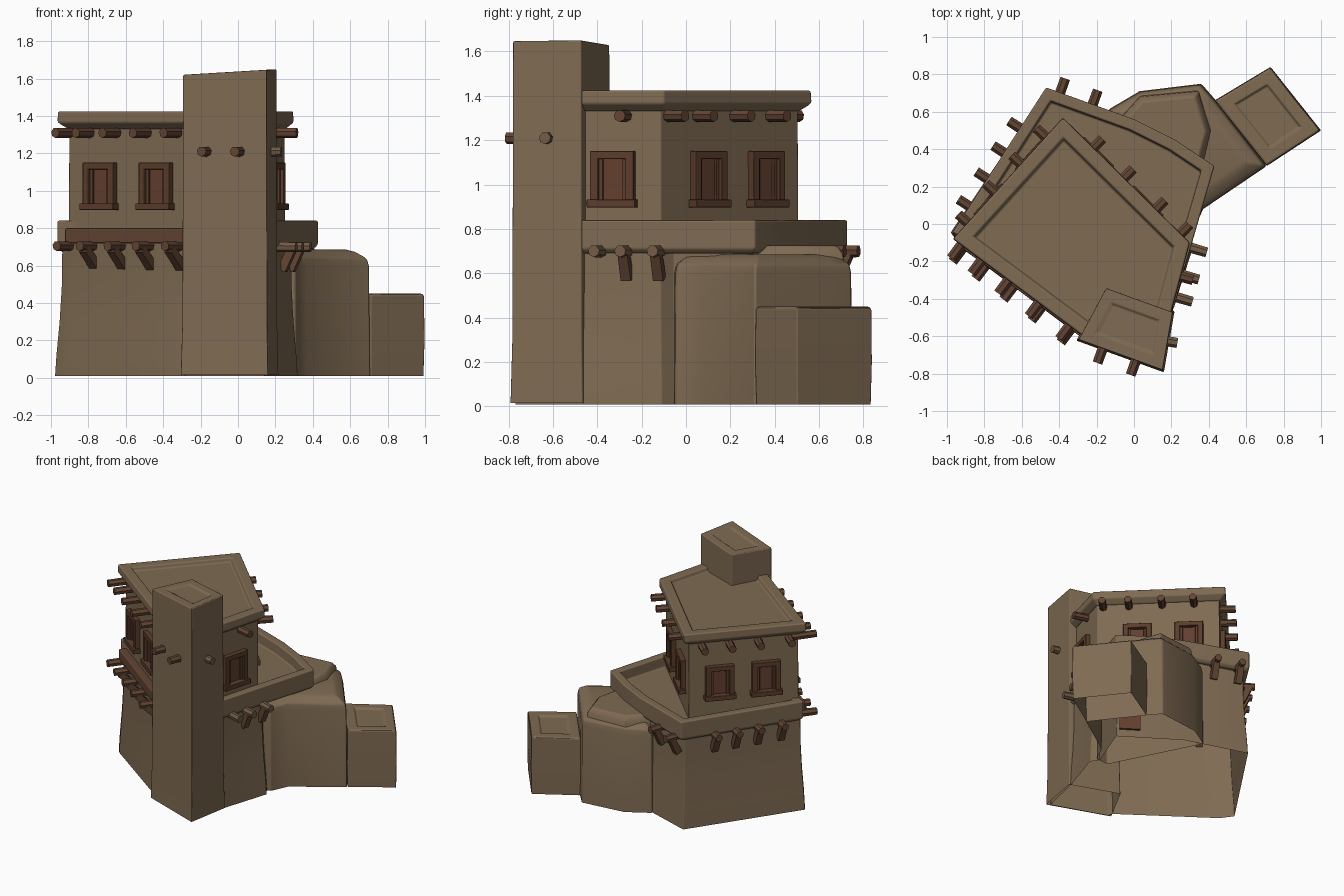
import bpy, bmesh, math
from mathutils import Vector, Matrix

cube = bpy.data.objects.get("Cube")
if cube:
    bpy.data.objects.remove(cube, do_unlink=True)


def material(name, rgb):
    m = bpy.data.materials.new(name)
    m.use_nodes = True
    m.diffuse_color = (*rgb, 1)
    bsdf = m.node_tree.nodes["Principled BSDF"]
    bsdf.inputs["Base Color"].default_value = (*rgb, 1)
    bsdf.inputs["Roughness"].default_value = 0.9
    return m


MUD = material("mud plaster", (0.21, 0.145, 0.085))
WOOD = material("beam wood", (0.125, 0.06, 0.034))
FRAME = material("window wood", (0.105, 0.046, 0.024))
PANE = material("shutter wood", (0.125, 0.05, 0.029))
PALE = material("weathered wood", (0.17, 0.105, 0.06))


def finish(name, bm, mat, bevel=0.0):
    bmesh.ops.recalc_face_normals(bm, faces=bm.faces)
    me = bpy.data.meshes.new(name)
    bm.to_mesh(me)
    bm.free()
    me.materials.append(mat)
    ob = bpy.data.objects.new(name, me)
    bpy.context.collection.objects.link(ob)
    bpy.ops.object.select_all(action="DESELECT")
    bpy.context.view_layer.objects.active = ob
    ob.select_set(True)
    bpy.ops.object.shade_smooth_by_angle(angle=math.radians(35))
    if bevel:
        mod = ob.modifiers.new("soft edges", "BEVEL")
        mod.width = bevel
        mod.segments = 2
        mod.limit_method = "ANGLE"
        mod.angle_limit = math.radians(35)
        mod.harden_normals = True
    return ob


def inset(poly, d):
    """Mitred inward offset of a counter-clockwise outline."""
    out = []
    for i, p in enumerate(poly):
        p = Vector(p)
        e1 = (p - Vector(poly[i - 1])).normalized()
        e2 = (Vector(poly[(i + 1) % len(poly)]) - p).normalized()
        n1, n2 = Vector((-e1.y, e1.x)), Vector((-e2.y, e2.x))
        out.append(p + (n1 + n2) * d / (1 + n1.dot(n2)))
    return out


def loft(name, poly, levels, bevel=0.015, closed=False, slope=0.0):
    """Stack outlines, each level being (height, inset), and cap the top."""
    bm = bmesh.new()
    rings = []
    for z, d in levels:
        rings.append([bm.verts.new((p.x, p.y, z + (slope * (p.x - 0.2) if z > 1 else 0)))
                      for p in inset(poly, d)])
    n = len(poly)
    for lo, hi in zip(rings, rings[1:]):
        for i in range(n):
            bm.faces.new((lo[i], lo[(i + 1) % n], hi[(i + 1) % n], hi[i]))
    bm.faces.new(rings[-1])
    if closed:
        bm.faces.new(rings[0][::-1])
    return finish(name, bm, MUD, bevel)


def wall_matrix(a, b, t):
    """Local axes on a wall: x along it, y outward, z up."""
    a, b = Vector(a), Vector(b)
    d = (b - a).normalized()
    p = a.lerp(b, t)
    return Matrix(((d.x, d.y, 0, p.x), (d.y, -d.x, 0, p.y), (0, 0, 1, 0), (0, 0, 0, 1)))


def add_box(bm, mtx, centre, size):
    m = mtx @ Matrix.Translation(centre) @ Matrix.Diagonal((*size, 1))
    bmesh.ops.create_cube(bm, size=1, matrix=m)


def strut(name, mtx, p, q, r, mat, sides=7):
    p, q = mtx @ Vector(p), mtx @ Vector(q)
    d = q - p
    bm = bmesh.new()
    m = Matrix.Translation((p + q) / 2) @ d.to_track_quat("Z", "Y").to_matrix().to_4x4()
    m = m @ Matrix.Rotation(math.pi / sides, 4, "Z")
    bmesh.ops.create_cone(bm, cap_ends=True, segments=sides, radius1=r, radius2=r * 0.94,
                          depth=d.length, matrix=m)
    return finish(name, bm, mat)


def beams(name, a, b, ts, z, reach, mat=WOOD):
    for t in ts:
        strut(name, wall_matrix(a, b, t), (0, -0.08, z), (0, reach, z), 0.029, mat)


def brackets(name, a, b, ts, reach):
    for t in ts:
        strut(name, wall_matrix(a, b, t), (0, -0.025, 0.575), (0, reach, 0.69), 0.034, WOOD, 4)


def window(name, a, b, t):
    m = wall_matrix(a, b, t)
    bm = bmesh.new()
    for s in (-1, 1):
        add_box(bm, m, (s * 0.083, 0.012, 1.03), (0.038, 0.045, 0.23))
    add_box(bm, m, (0, 0.012, 1.133), (0.204, 0.045, 0.036))
    add_box(bm, m, (0, 0.018, 0.915), (0.225, 0.065, 0.036))
    for s in (-1, 1):
        add_box(bm, m, (s * 0.055, 0.006, 1.025), (0.02, 0.025, 0.19))
    finish(name + "_frame", bm, FRAME, 0.004)
    bm = bmesh.new()
    add_box(bm, m, (0, 0.002, 1.025), (0.14, 0.008, 0.2))
    finish(name + "_shutter", bm, PANE)


# Outlines, counter-clockwise; the lower storey opens into the tower foot
base = [(-0.98, -0.045), (-0.915, -0.135), (-0.285, -0.585), (-0.28, -0.62), (0.14, -0.77),
        (0.205, -0.47), (0.32, -0.11), (0.28, -0.05), (0.41, 0.29), (0, 0.56), (-0.473, 0.71)]
terrace = [(-0.97, -0.045), (-0.2, -0.48), (0.165, -0.6), (0.43, 0.31),
           (0.22, 0.45), (0, 0.56), (-0.47, 0.73)]
roof = [(-0.97, -0.08), (-0.24, -0.625), (0.16, -0.62), (0.30, -0.10), (-0.38, 0.57)]
tower = [(-0.30, -0.62), (0.155, -0.785), (0.21, -0.47), (-0.15, -0.34)]
annex = [(0.2, -0.06), (0.31, -0.05), (0.37, 0.08), (0.71, 0.31), (0.43, 0.67),
         (0.36, 0.75), (0.03, 0.71), (-0.14, 0.61)]
annex_top = [(0.2, 0.2), (0.38, 0.33), (0.42, 0.5), (0.35, 0.72), (0.03, 0.69), (-0.1, 0.55)]
end_block = [(0.71, 0.31), (1.0, 0.50), (0.73, 0.84), (0.43, 0.66)]

# Plastered masses, open underneath
loft("lower_storey", base,
     [(0.01, 0), (0.12, 0.006), (0.3, 0.02), (0.5, 0.03), (0.72, 0.032)], 0.006)
loft("terrace_parapet", terrace,
     [(0.69, 0.02), (0.71, 0), (0.84, 0), (0.84, 0.06), (0.76, 0.065)], 0.01, True)
loft("upper_storey", roof, [(0.68, 0.042), (1.37, 0.045)], 0.006, True)
loft("roof_slab", roof,
     [(1.33, 0.04), (1.365, 0), (1.425, 0.003), (1.425, 0.075), (1.395, 0.085)], 0.01, True)

# Hollow tower shaft
loft("tower", tower,
     [(0.015, -0.006), (0.3, 0), (1.65, 0.003), (1.65, 0.065), (1.64, 0.075)], 0.012, slope=0.06)

# Stepped annex
loft("annex", annex, [(0.01, 0), (0.6, 0.004), (0.64, 0.012), (0.67, 0.05), (0.685, 0.09)], 0.012)
loft("annex_upper_step", annex_top, [(0.6, 0), (0.69, 0.01), (0.725, 0.035)], 0.012, True)
loft("end_block", end_block,
     [(0.01, 0.004), (0.2, 0), (0.44, 0.002), (0.45, 0.01), (0.45, 0.07), (0.437, 0.08)], 0.008)

# Upper storey walls, named by the way they face
wL, wF, wB, wR, wT = inset(roof, 0.043)
front, side, back, rear = (wL, wF), (wB, wR), (wR, wT), (wT, wL)

for label, wall, ts in (("front_window", front, (0.26, 0.70)), ("side_window", side, (0.54,)),
                        ("back_window", back, (0.33, 0.75)), ("rear_window", rear, (0.28, 0.70))):
    for t in ts:
        window(label, *wall, t)

# Roof beams
beams("front_roof_beam", *front, (0.01, 0.17, 0.38, 0.62, 0.86), 1.31, 0.13)
beams("side_roof_beam", *side, (0.66,), 1.31, 0.11)
beams("back_roof_beam", *back, (0.05, 0.26, 0.53, 0.79), 1.31, 0.11)
beams("rear_roof_beam", *rear, (0.12, 0.37, 0.63, 0.91), 1.31, 0.11)

# Terrace beams and their brackets
beams("front_terrace_beam", *front, (0.03, 0.21, 0.43, 0.65, 0.88), 0.705, 0.14)
brackets("front_terrace_bracket", *front, (0.21, 0.43, 0.65, 0.88), 0.1)
rear_ledge, back_ledge = (terrace[6], terrace[0]), (terrace[5], terrace[6])
side_ledge = (terrace[2], terrace[3])
beams("rear_terrace_beam", *rear_ledge, (0.28, 0.45, 0.63, 0.82), 0.7, 0.07)
brackets("rear_terrace_bracket", *rear_ledge, (0.28, 0.45, 0.63, 0.82), 0.03)
beams("back_terrace_beam", *back_ledge, (0.47, 0.84), 0.7, 0.08)
brackets("back_terrace_bracket", *back_ledge, (0.47, 0.84), 0.03)
beams("side_terrace_beam", *side_ledge, (0.23, 0.36, 0.52), 0.7, 0.09, PALE)
brackets("side_terrace_bracket", *side_ledge, (0.36, 0.52), 0.03)

# Tower beams
beams("tower_front_beam", tower[0], tower[1], (0.29, 0.68), 1.21, 0.08)
beams("tower_side_beam", tower[1], tower[2], (0.5,), 1.21, 0.05, PALE)

# Timber ledge along the front
bm = bmesh.new()
length = (wF - wL).length
add_box(bm, wall_matrix(*front, 0.49), (0, 0.02, 0.76), (length * 0.95, 0.065, 0.08))
finish("front_ledge", bm, WOOD, 0.008)

# Door from the lower storey into the annex
bm = bmesh.new()
add_box(bm, wall_matrix(base[8], base[9], 0.2), (0, -0.01, 0.25), (0.15, 0.05, 0.36))
finish("inner_door", bm, PANE)
